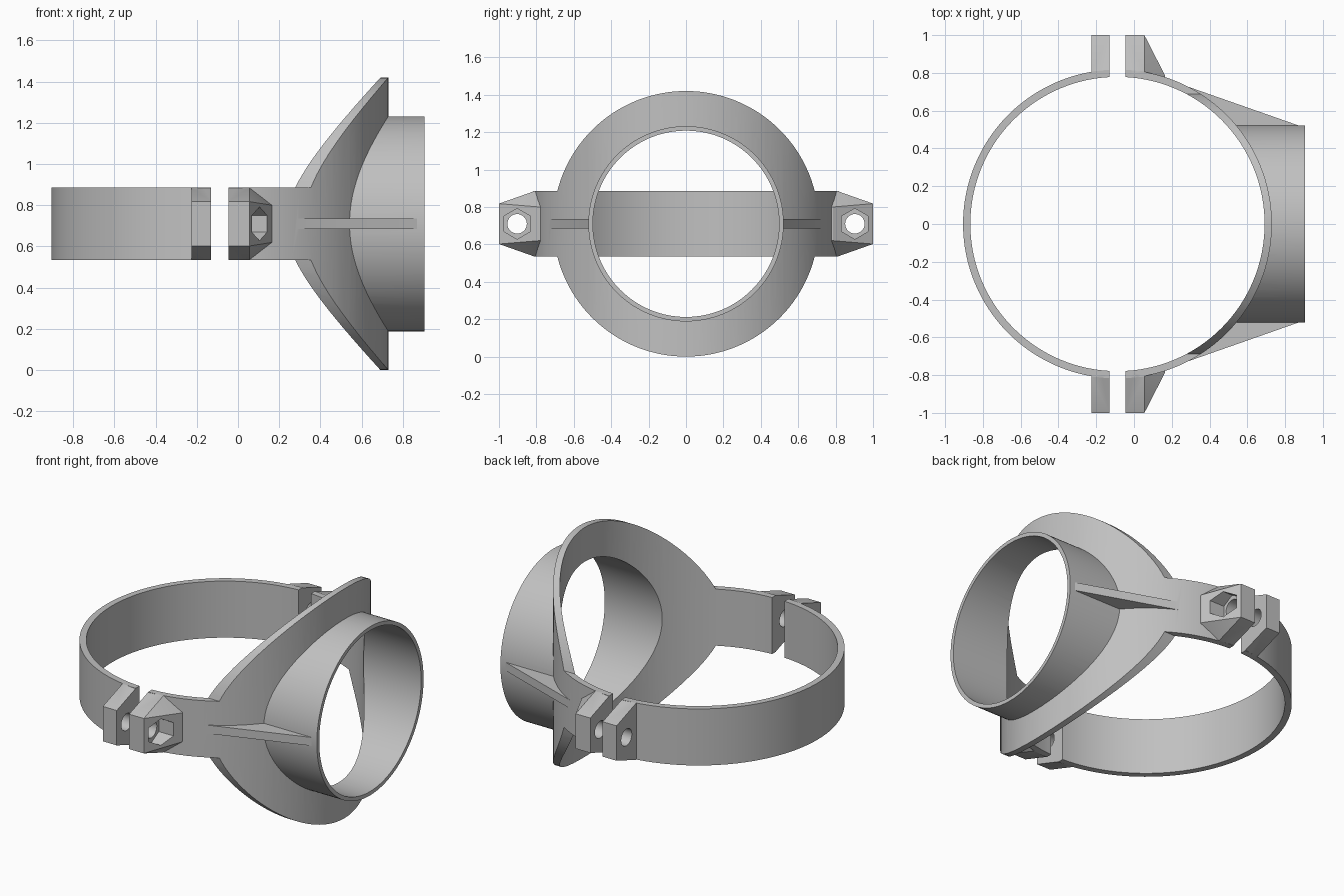
import bpy, bmesh, math
from mathutils import Matrix, Vector

if "Cube" in bpy.data.objects:
    bpy.data.objects.remove(bpy.data.objects["Cube"], do_unlink=True)

MID = 0.71                      # height of the bolt and pipe axis
CX = -0.0875                    # x of the clamp axis
R_OUT, R_IN = 0.8175, 0.779     # clamp shell
HALF = 0.175                    # half height of the strap
BOLT_Y = 0.903

grey = bpy.data.materials.new("plain grey")
grey.use_nodes = True
grey.diffuse_color = (0.53, 0.53, 0.53, 1)
grey.node_tree.nodes["Principled BSDF"].inputs["Base Color"].default_value = grey.diffuse_color


def finish(bm, name):
    bmesh.ops.recalc_face_normals(bm, faces=bm.faces)
    mesh = bpy.data.meshes.new(name)
    bm.to_mesh(mesh)
    bm.free()
    mesh.materials.append(grey)
    ob = bpy.data.objects.new(name, mesh)
    bpy.context.scene.collection.objects.link(ob)
    return ob


def hull(name, points):
    bm = bmesh.new()
    for p in points:
        bm.verts.new(p)
    bmesh.ops.convex_hull(bm, input=bm.verts)
    bmesh.ops.dissolve_limit(bm, angle_limit=0.01, verts=bm.verts, edges=bm.edges)
    return finish(bm, name)


def box(name, x, y, z):
    return hull(name, [(a, b, c) for a in x for b in y for c in z])


def cylinder(name, radius, start, end, sides=128):
    """Solid cylinder between two points on a line along x or z."""
    start, end = Vector(start), Vector(end)
    axis = end - start
    turn = axis.to_track_quat('Z', 'Y').to_matrix().to_4x4()
    if sides == 6:              # point the hexagon up
        turn = turn @ Matrix.Rotation(math.pi / 2, 4, 'Z')
        if abs((turn @ Vector((0, 1, 0))).z) < 0.5:
            turn = turn @ Matrix.Rotation(math.pi / 2, 4, 'Z')
    bm = bmesh.new()
    bmesh.ops.create_cone(bm, cap_ends=True, segments=sides, radius1=radius,
                          radius2=radius, depth=axis.length,
                          matrix=Matrix.Translation((start + end) / 2) @ turn)
    return finish(bm, name)


def combine(target, operation, tool):
    mod = target.modifiers.new("combine", 'BOOLEAN')
    mod.operation, mod.solver, mod.object = operation, 'EXACT', tool
    bpy.context.view_layer.update()
    graph = bpy.context.evaluated_depsgraph_get()
    mesh = bpy.data.meshes.new_from_object(target.evaluated_get(graph))
    target.modifiers.clear()
    target.data = mesh
    bpy.data.objects.remove(tool, do_unlink=True)


def along_x(name, radius, x0, x1, y=0, sides=128):
    return cylinder(name, radius, (x0, y, MID), (x1, y, MID), sides)


def upright(name, radius, z0, z1):
    return cylinder(name, radius, (CX, 0, z0), (CX, 0, z1))


def ear(x0, x1, side, boss=False):
    """Bolt lug with a tapered tip, optionally with a sloped nut boss."""
    outline = [(0.74, HALF), (0.81, HALF), (1.0, 0.108)]
    pts = [(x, side * y, MID + s * h) for x in (x0, x1) for y, h in outline for s in (-1, 1)]
    if boss:
        pts += [(0.165, side * y, MID + s * 0.09) for y in (0.74, 0.785) for s in (-1, 1)]
    return hull("ear", pts)


band = (MID - HALF, MID + HALF)

# Saddle half: round flange and strap arms cut from one cylinder
saddle = upright("saddle_clamp", R_OUT, -0.1, 1.6)
outline = along_x("flange_outline", 0.71, 0, 1)
combine(outline, 'UNION', box("arms", (-0.045, 1.1), (-1, 1), band))
combine(saddle, 'INTERSECT', outline)

# Branch pipe, side ribs and lugs
combine(saddle, 'UNION', along_x("branch_pipe", 0.522, 0.3, 0.905))
for side in (-1, 1):
    profile = [(0.28, 0.729), (0.87, 0.522), (0.87, 0.45), (0.28, 0.45)]
    combine(saddle, 'UNION', hull("rib", [(x, side * y, MID + h)
                                          for x, y in profile for h in (-0.026, 0.026)]))
    combine(saddle, 'UNION', ear(-0.045, 0.055, side, boss=True))

# Plain strap half with its lugs
strap = upright("strap_clamp", R_OUT, *band)
combine(strap, 'INTERSECT', box("strap_side", (-1.1, -0.13), (-1, 1), (0, 2)))
for side in (-1, 1):
    combine(strap, 'UNION', ear(-0.225, -0.13, side))

# Hollow out the clamp, the pipe bore, bolt holes and nut pockets
combine(saddle, 'DIFFERENCE', along_x("bore", 0.498, 0, 1.1))
for part in (saddle, strap):
    combine(part, 'DIFFERENCE', upright("inside", R_IN, -0.5, 2))
    for side in (-1, 1):
        combine(part, 'DIFFERENCE',
                along_x("bolt_hole", 0.052, -0.4, 0.4, side * BOLT_Y, 32))
for side in (-1, 1):
    combine(saddle, 'DIFFERENCE',
            along_x("nut_pocket", 0.082, 0.04, 0.4, side * BOLT_Y, 6))

# Smooth curved walls, crisp edges
bpy.ops.object.select_all(action='DESELECT')
for part in (saddle, strap):
    part.select_set(True)
bpy.context.view_layer.objects.active = saddle
bpy.ops.object.shade_smooth_by_angle(angle=math.radians(25))
